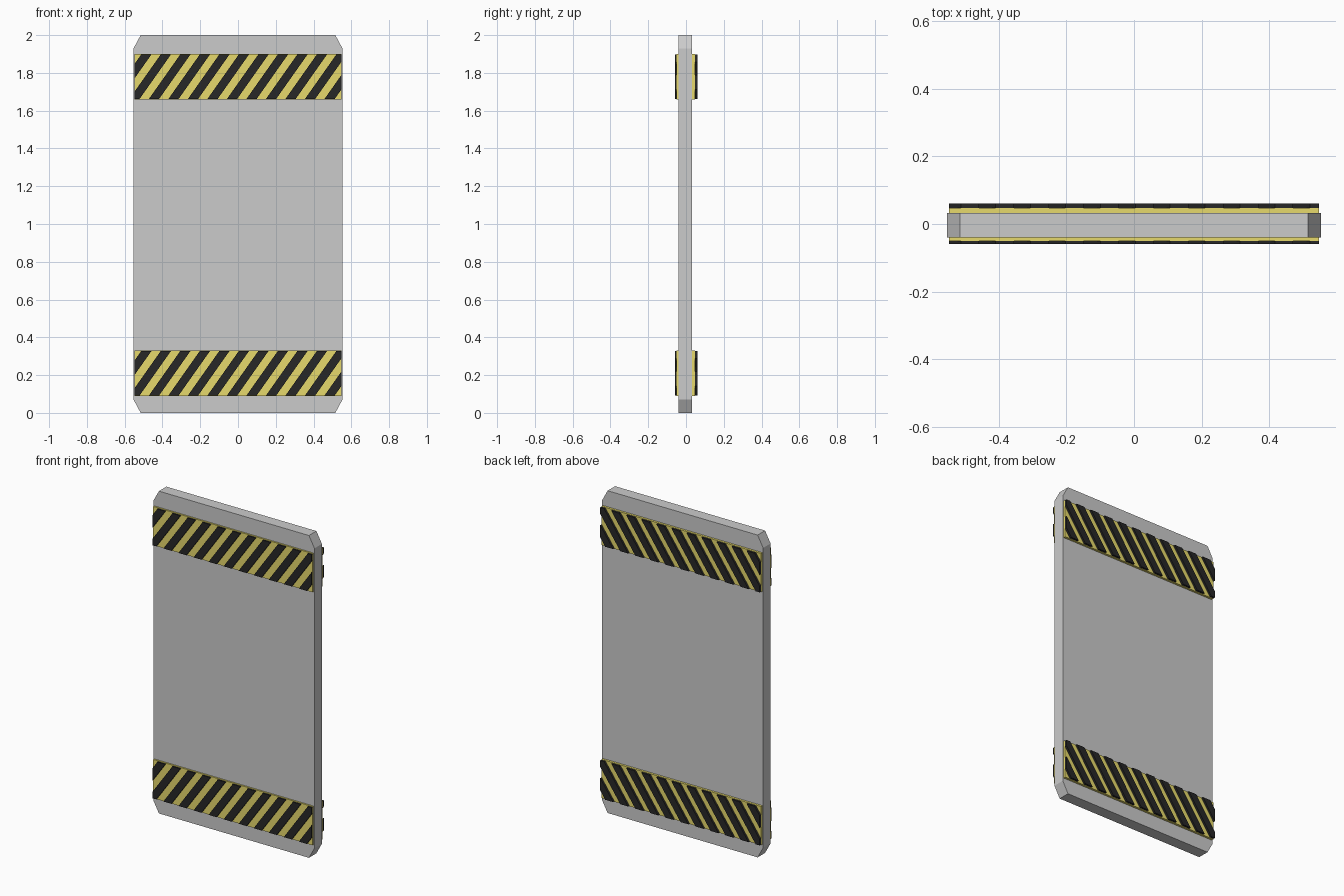
import bpy, bmesh
from mathutils import Vector

if "Cube" in bpy.data.objects:
    bpy.data.objects.remove(bpy.data.objects["Cube"])


def material(name, rgb):
    m = bpy.data.materials.new(name)
    m.diffuse_color = (*rgb, 1)
    m.use_nodes = True
    m.node_tree.nodes["Principled BSDF"].inputs["Base Color"].default_value = m.diffuse_color
    return m


def finish(bm, name, mat=None):
    bmesh.ops.recalc_face_normals(bm, faces=bm.faces)
    mesh = bpy.data.meshes.new(name)
    bm.to_mesh(mesh)
    bm.free()
    ob = bpy.data.objects.new(name, mesh)
    bpy.context.collection.objects.link(ob)
    if mat:
        mesh.materials.append(mat)
    return ob


def prism(bm, outline, y0, y1):
    """Extrude an x-z outline from y0 to y1."""
    face = bm.faces.new([bm.verts.new((x, y0, z)) for x, z in outline])
    ext = bmesh.ops.extrude_face_region(bm, geom=[face])["geom"]
    bmesh.ops.translate(bm, vec=(0, y1 - y0, 0),
                        verts=[v for v in ext if isinstance(v, bmesh.types.BMVert)])


def rect(w, z0, z1):
    return [(-w, z0), (w, z0), (w, z1), (-w, z1)]


yellow = material("hazard_yellow", (0.8, 0.7, 0.15))
black = material("hazard_black", (0.02, 0.02, 0.02))

# Main plate with clipped corners
W, CX, CZ = 0.553, 0.038, 0.07
bm = bmesh.new()
prism(bm, [(-W + CX, 0), (W - CX, 0), (W, CZ), (W, 2 - CZ),
           (W - CX, 2), (-W + CX, 2), (-W, 2 - CZ), (-W, CZ)], -0.04, 0.033)
finish(bm, "panel")

# Warning bands: yellow backing strip plus raised black diagonals
BAND = 0.547
PITCH, HALF, LEAN, COUNT = 0.1033, 0.027, 0.0825, 12


def warning_band(label, z0, z1, y_plate, y_yellow, y_black):
    bm = bmesh.new()
    prism(bm, rect(BAND, z0, z1), y_plate, y_yellow)
    finish(bm, label + "_band", yellow)

    bm = bmesh.new()
    a, b = z0 + 0.003, z1 - 0.003
    for k in range(COUNT):
        c = (k - (COUNT - 1) / 2) * PITCH
        prism(bm, [(c - LEAN - HALF, a), (c - LEAN + HALF, a),
                   (c + LEAN + HALF, b), (c + LEAN - HALF, b)], y_yellow, y_black)
    # Trim the end stripes flush with the band
    for s in (-1, 1):
        bmesh.ops.bisect_plane(bm, geom=bm.verts[:] + bm.edges[:] + bm.faces[:],
                               plane_co=Vector((s * BAND, 0, 0)),
                               plane_no=Vector((s, 0, 0)), clear_outer=True)
        bmesh.ops.holes_fill(bm, edges=[e for e in bm.edges if e.is_boundary])
    finish(bm, label + "_stripes", black)


for level, z0, z1 in (("lower", 0.09, 0.33), ("upper", 1.66, 1.90)):
    warning_band("front_" + level, z0, z1, -0.04, -0.05, -0.059)
    warning_band("back_" + level, z0, z1, 0.033, 0.047, 0.06)
